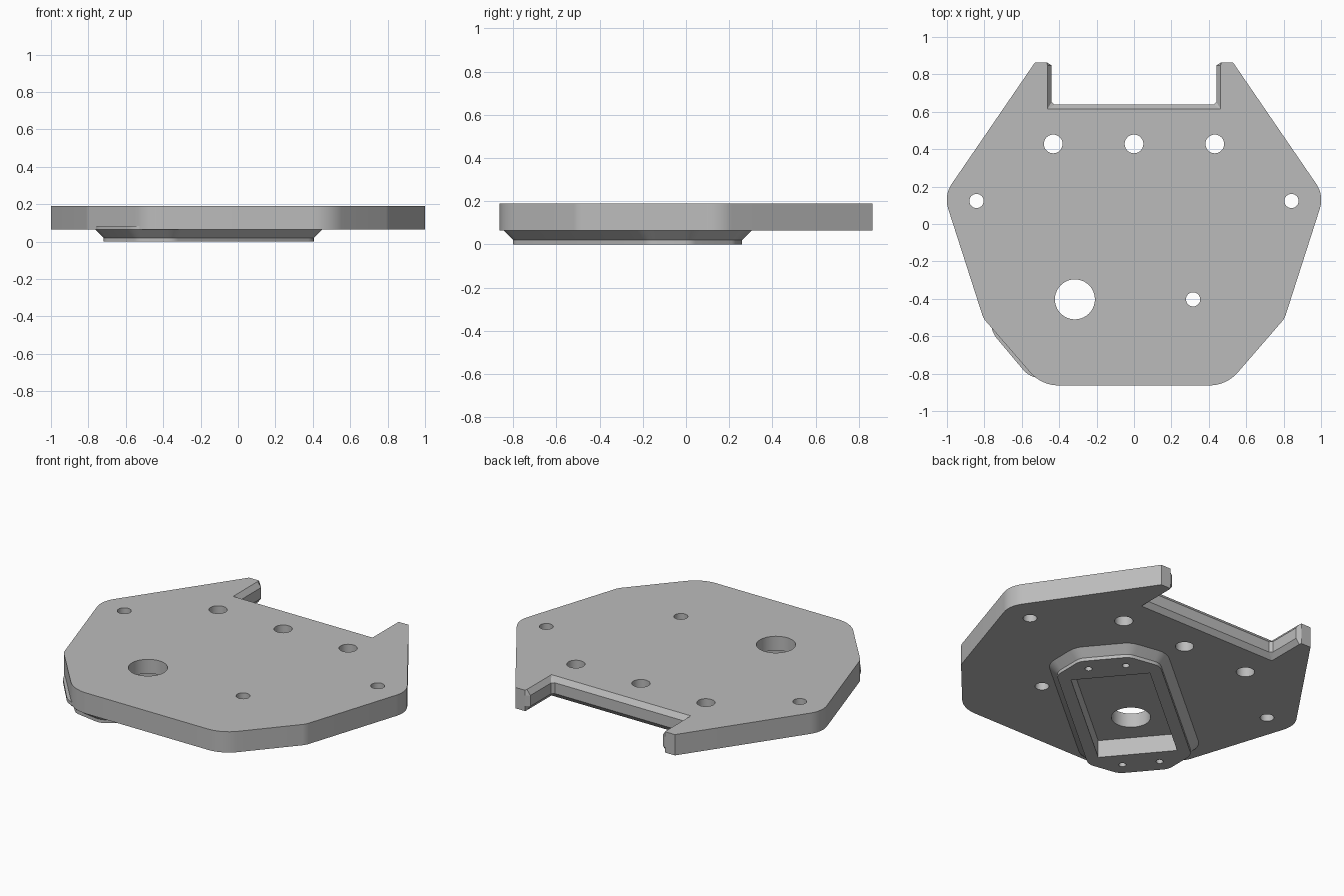
import bpy, bmesh, math
from mathutils import Vector, Matrix

cube = bpy.data.objects.get("Cube")
if cube:
    bpy.data.objects.remove(cube, do_unlink=True)

# One grey for the whole machined part
grey = bpy.data.materials.new("machined grey")
grey.use_nodes = True
colour = (0.5, 0.5, 0.5, 1)
grey.diffuse_color = colour
grey.node_tree.nodes["Principled BSDF"].inputs["Base Color"].default_value = colour


def fillet(corners, steps=8):
    """Round the corners of an outline given as (x, y, radius)."""
    out = []
    for i, (x, y, r) in enumerate(corners):
        p = Vector((x, y))
        if r == 0:
            out.append(p)
            continue
        a = (Vector(corners[i - 1][:2]) - p).normalized()
        b = (Vector(corners[(i + 1) % len(corners)][:2]) - p).normalized()
        half = a.angle(b) / 2
        centre = p + (a + b).normalized() * r / math.sin(half)
        start = p + a * r / math.tan(half) - centre
        end = p + b * r / math.tan(half) - centre
        turn = start.angle(end)
        for k in range(steps + 1):
            t = k / steps
            out.append(centre + (start * math.sin((1 - t) * turn)
                                 + end * math.sin(t * turn)) / math.sin(turn))
    return out


def loft(name, layers):
    """Solid through matching outlines, each given as (z, points)."""
    bm = bmesh.new()
    rings = [[bm.verts.new((p[0], p[1], z)) for p in pts] for z, pts in layers]
    n = len(rings[0])
    for low, high in zip(rings, rings[1:]):
        for i in range(n):
            j = (i + 1) % n
            bm.faces.new((low[i], low[j], high[j], high[i]))
    bm.faces.new(rings[0][::-1])
    bm.faces.new(rings[-1])
    bmesh.ops.recalc_face_normals(bm, faces=bm.faces)
    mesh = bpy.data.meshes.new(name)
    bm.to_mesh(mesh)
    bm.free()
    mesh.materials.append(grey)
    ob = bpy.data.objects.new(name, mesh)
    bpy.context.collection.objects.link(ob)
    return ob


def combine(target, tool, operation):
    tool.hide_render = True
    mod = target.modifiers.new(operation, "BOOLEAN")
    mod.operation, mod.object, mod.solver = operation, tool, "EXACT"
    bpy.ops.object.select_all(action="DESELECT")
    bpy.context.view_layer.objects.active = target
    target.select_set(True)
    bpy.ops.object.modifier_apply(modifier=mod.name)
    bpy.data.objects.remove(tool, do_unlink=True)


def drill(target, x, y, r, z0=-0.1, z1=0.3, sides=40):
    ring = [(x + r * math.cos(math.tau * k / sides),
             y + r * math.sin(math.tau * k / sides)) for k in range(sides)]
    combine(target, loft("drill", [(z0, ring), (z1, ring)]), "DIFFERENCE")


BOTTOM, TOP, BEVEL = 0.065, 0.19, 0.03


# Main plate: mirrored outline with a rear notch whose edges are chamfered
def plate_outline(widen):
    c = 0.023 if widen else 0
    k = 0.001 if widen else 0.015
    half = [(0.495, -0.863, 0.2), (0.805, -0.505, 0.1), (1.0165, 0.153, 0.15),
            (0.53, 0.863, 0), (0.465, 0.863, 0), (0.44 + c, 0.848, 0),
            (0.44 + c, 0.638 - c + k, 0), (0.44 + c - k, 0.638 - c, 0)]
    return fillet(half + [(-x, y, r) for x, y, r in reversed(half)])


plate = loft("mounting_plate", [(BOTTOM, plate_outline(True)),
                                (BOTTOM + BEVEL, plate_outline(False)),
                                (TOP - BEVEL, plate_outline(False)),
                                (TOP, plate_outline(True))])

# Diagonal boss below the plate, flaring out where it meets it
turned = Matrix.Translation((-0.156, -0.27, 0)) @ Matrix.Rotation(math.radians(40), 4, "Z")


def on_boss(u, v):
    return (turned @ Vector((u, v, 0))).to_2d()


def boss_outline(grow):
    L, W = 0.618 + grow, 0.286 + grow
    l, w = 0.492 + grow * 0.5, 0.138 + grow * 0.4
    quarter = [(L, -w), (L, w), (l, W), (-l, W), (-L, w), (-L, -w), (-l, -W), (l, -W)]
    return [on_boss(*p) for p in fillet([(u, v, 0.08 + grow) for u, v in quarter], 5)]


boss = loft("boss", [(0, boss_outline(0)), (0.02, boss_outline(0)),
                     (BOTTOM, boss_outline(0.044)), (BOTTOM + 0.02, boss_outline(0.044))])
combine(plate, boss, "UNION")

# Rectangular pocket in the boss
pocket = [on_boss(u, v) for u, v in
          ((-0.427, -0.218), (0.427, -0.218), (0.427, 0.218), (-0.427, 0.218))]
combine(plate, loft("pocket", [(-0.1, pocket), (0.105, pocket)]), "DIFFERENCE")

# Through holes
for x in (-0.432, 0, 0.432):
    drill(plate, x, 0.428, 0.05)
for x in (-0.842, 0.842):
    drill(plate, x, 0.123, 0.038)
drill(plate, 0.316, -0.403, 0.038)
drill(plate, -0.316, -0.403, 0.107)

# Blind screw holes at both ends of the boss
for u in (-0.53, 0.53):
    for v in (-0.103, 0.103):
        p = on_boss(u, v)
        drill(plate, p.x, p.y, 0.02, z1=0.1, sides=20)

plate.data.materials.clear()
plate.data.materials.append(grey)
for f in plate.data.polygons:
    f.material_index = 0
bpy.ops.object.select_all(action="DESELECT")
plate.select_set(True)
bpy.context.view_layer.objects.active = plate
bpy.ops.object.shade_smooth_by_angle(angle=math.radians(20))
